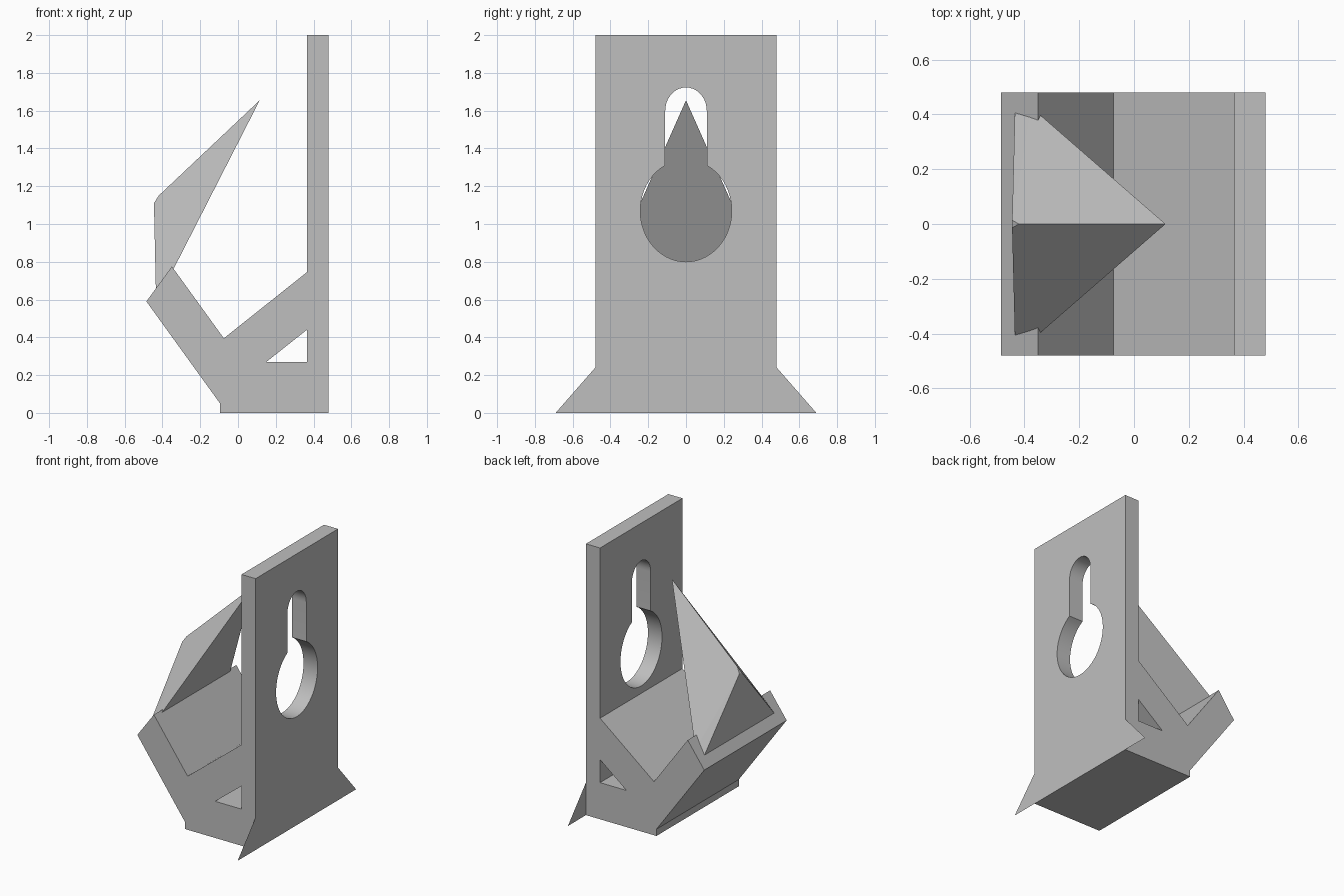
import bpy
import bmesh
from math import asin, cos, sin, pi, radians
from mathutils import Matrix, Vector

if "Cube" in bpy.data.objects:
    bpy.data.objects.remove(bpy.data.objects["Cube"], do_unlink=True)

GREY = (0.52, 0.52, 0.52, 1.0)
grey = bpy.data.materials.new("plain grey")
grey.use_nodes = True
grey.diffuse_color = GREY
grey.node_tree.nodes["Principled BSDF"].inputs["Base Color"].default_value = GREY

HALF = 0.48      # half width of the bracket and plate
FRONT = 0.365    # inner face of the plate
BACK = 0.48      # outer face of the plate


def finish(name, bm):
    mesh = bpy.data.meshes.new(name)
    bm.to_mesh(mesh)
    bm.free()
    mesh.materials.append(grey)
    obj = bpy.data.objects.new(name, mesh)
    bpy.context.collection.objects.link(obj)
    return obj


def extrude_loops(name, loops, place, offset):
    """Fill closed 2D loops (later ones are holes) and extrude the result."""
    bm = bmesh.new()
    for loop in loops:
        verts = [bm.verts.new(place(a, b)) for a, b in loop]
        for i, v in enumerate(verts):
            bm.edges.new((verts[i - 1], v))
    bmesh.ops.triangle_fill(bm, edges=bm.edges[:], use_beauty=True,
                            normal=Vector(offset).normalized())
    out = bmesh.ops.extrude_face_region(bm, geom=bm.faces[:], use_keep_orig=True)
    moved = [g for g in out["geom"] if isinstance(g, bmesh.types.BMVert)]
    bmesh.ops.translate(bm, verts=moved, vec=offset)
    bmesh.ops.recalc_face_normals(bm, faces=bm.faces[:])
    return finish(name, bm)


def arc(cz, ry, rz, start, end, steps):
    return [(ry * cos(start + (end - start) * i / steps),
             cz + rz * sin(start + (end - start) * i / steps))
            for i in range(steps + 1)]


# Back plate with a keyhole opening
slot = 0.11
join = asin((1 - (slot / 0.242) ** 2) ** 0.5)
keyhole = (arc(1.6, slot, 0.123, 0, pi, 20)
           + arc(1.07, 0.242, 0.27, pi - join, 2 * pi + join, 48))
outline = [(-HALF, 0), (HALF, 0), (HALF, 2), (-HALF, 2)]
plate = extrude_loops("back_plate", [outline, keyhole],
                      lambda y, z: (FRONT, y, z), (BACK - FRONT, 0, 0))
bpy.context.view_layer.objects.active = plate
plate.select_set(True)
bpy.ops.object.shade_smooth_by_angle(angle=radians(30))
plate.select_set(False)

# Hooked bracket with a triangular opening against the plate
profile = [(FRONT, 0.745), (-0.075, 0.395), (-0.35, 0.775), (-0.485, 0.59),
           (-0.095, 0.05), (-0.095, 0), (FRONT, 0), (FRONT, 0.27),
           (0.15, 0.27), (FRONT, 0.44)]
extrude_loops("hook_bracket", [profile],
              lambda x, z: (x, -HALF, z), (0, 2 * HALF, 0))

# Pointed spike rising from the lip of the hook
bm = bmesh.new()
bm.verts.new((0.115, 0, 1.655))
bm.verts.new((-0.42, 0, 1.15))
for side in (-1, 1):
    for x, y, z in [(-0.445, 0.014, 1.11), (-0.434, 0.444, 0.615),
                    (-0.376, 0.427, 0.694)]:
        bm.verts.new((x, side * y, z))
bmesh.ops.convex_hull(bm, input=bm.verts[:])
bmesh.ops.recalc_face_normals(bm, faces=bm.faces[:])
finish("spike", bm)

# Thin flared fins at the foot of the plate
for name, side in (("left_fin", 1), ("right_fin", -1)):
    bm = bmesh.new()
    corners = [(HALF, 0), (0.69, 0), (HALF, 0.24)][::side]
    bm.faces.new([bm.verts.new((BACK, side * y, z)) for y, z in corners])
    finish(name, bm)
